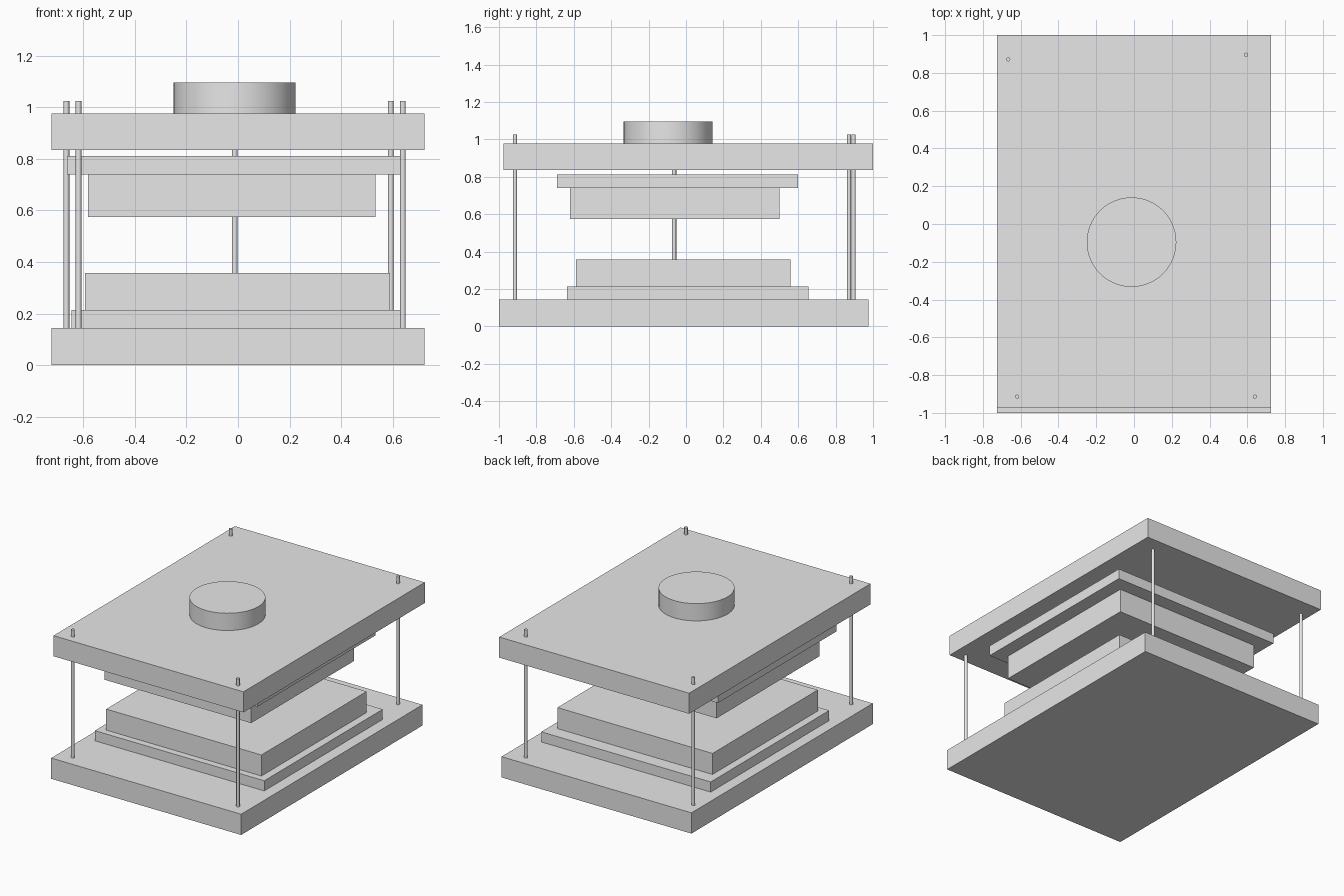
import bpy
import math

cube = bpy.data.objects.get("Cube")
if cube:
    bpy.data.objects.remove(cube, do_unlink=True)

grey = bpy.data.materials.new("plain_grey")
grey.use_nodes = True
colour = (0.8, 0.8, 0.8, 1)
grey.diffuse_color = colour
grey.node_tree.nodes["Principled BSDF"].inputs["Base Color"].default_value = colour


def finish(name):
    ob = bpy.context.object
    ob.name = ob.data.name = name
    ob.data.materials.append(grey)
    return ob


def plate(name, x, y, z):
    """Box spanning the given (low, high) ranges."""
    spans = (x, y, z)
    bpy.ops.mesh.primitive_cube_add(size=1, location=[(a + b) / 2 for a, b in spans])
    ob = finish(name)
    ob.scale = [b - a for a, b in spans]
    bpy.ops.object.transform_apply(location=False, rotation=False, scale=True)


def round_bar(name, x, y, z, radius, sides):
    bpy.ops.mesh.primitive_cylinder_add(vertices=sides, radius=radius, depth=z[1] - z[0],
                                        location=(x, y, (z[0] + z[1]) / 2))
    finish(name)
    bpy.ops.object.shade_smooth_by_angle(angle=math.radians(35))


# Lower half: clamp plate, backing plate and mould block
plate("bottom_plate", (-0.724, 0.724), (-1, 0.975), (0, 0.143))
plate("lower_backing_plate", (-0.647, 0.645), (-0.635, 0.655), (0.143, 0.213))
plate("lower_block", (-0.593, 0.59), (-0.588, 0.558), (0.213, 0.358))

# Upper half, hanging on the central rod
plate("upper_block", (-0.583, 0.534), (-0.62, 0.5), (0.575, 0.74))
plate("upper_backing_plate", (-0.663, 0.63), (-0.69, 0.6), (0.74, 0.811))
plate("top_plate", (-0.724, 0.724), (-0.975, 1), (0.835, 0.977))

# Round cap and central rod
round_bar("top_cap", -0.013, -0.096, (0.977, 1.096), 0.237, 64)
round_bar("centre_rod", -0.013, -0.063, (0.358, 0.835), 0.011, 24)

# Corner guide rods
corners = {
    "front_right_rod": (-0.619, -0.914),
    "front_left_rod": (0.64, -0.914),
    "back_right_rod": (-0.666, 0.872),
    "back_left_rod": (0.593, 0.896),
}
for name, (x, y) in corners.items():
    round_bar(name, x, y, (0.143, 1.025), 0.011, 24)
